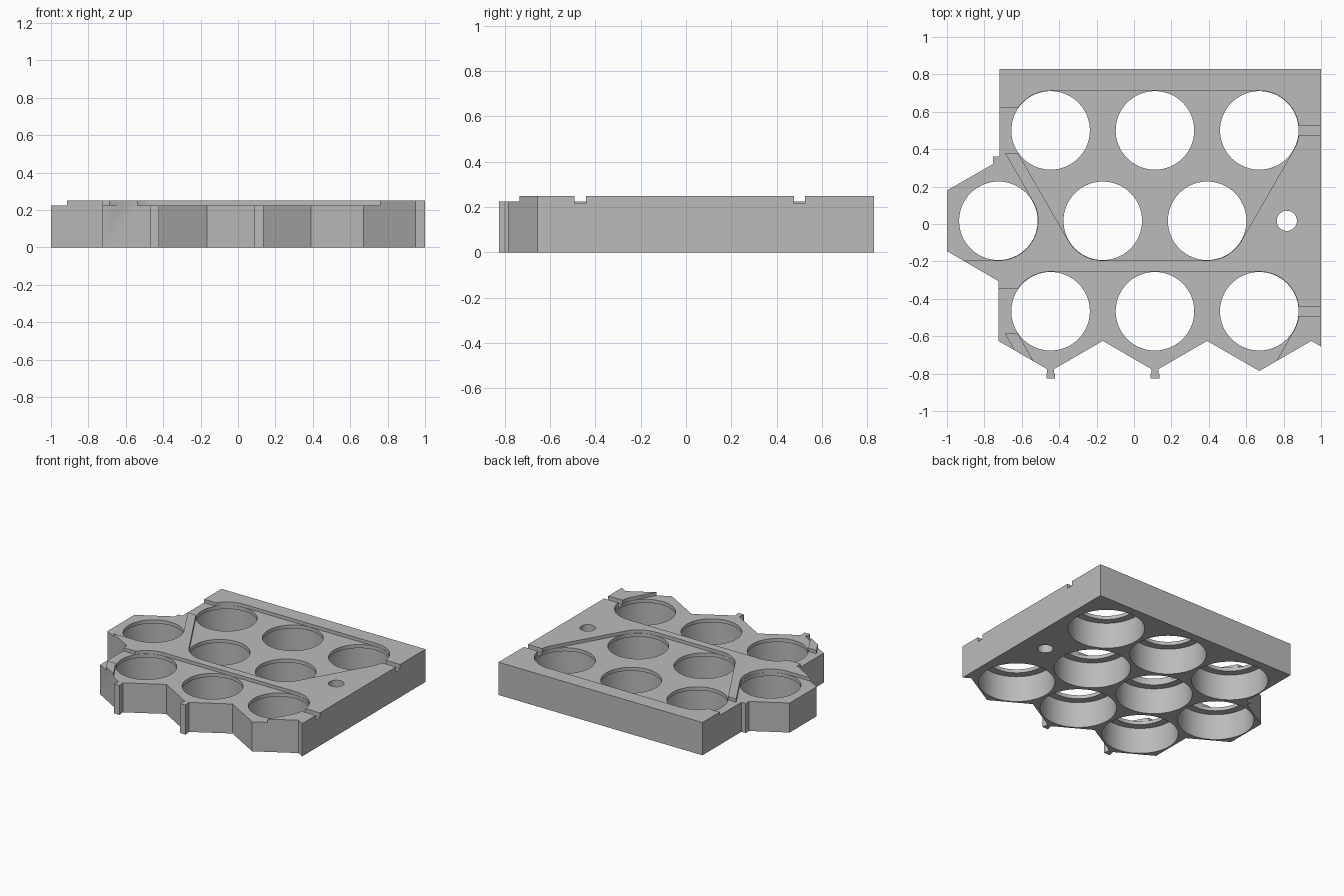
import bpy, bmesh
from math import cos, sin, tau
from mathutils import Vector
from mathutils.geometry import convex_hull_2d

if "Cube" in bpy.data.objects:
    bpy.data.objects.remove(bpy.data.objects["Cube"])

HEIGHT, POCKET_Z, LIP_Z, SLOT_Z = 0.25, 0.225, 0.198, 0.215
PITCH, ROW = 0.558, 0.4835
MID_X, MID_Y = 0.112, 0.017
MOUTH_R, BORE_R = 0.21, 0.265

grey = bpy.data.materials.new("plain grey")
grey.use_nodes = True
colour = (0.5, 0.5, 0.5, 1)
grey.diffuse_color = colour
grey.node_tree.nodes["Principled BSDF"].inputs["Base Color"].default_value = colour


def prism(name, points, z0, z1):
    """Extrude a flat outline between two heights."""
    bm = bmesh.new()
    face = bm.faces.new([bm.verts.new((x, y, z0)) for x, y in points])
    top = bmesh.ops.extrude_face_region(bm, geom=[face])
    verts = [v for v in top["geom"] if isinstance(v, bmesh.types.BMVert)]
    bmesh.ops.translate(bm, verts=verts, vec=(0, 0, z1 - z0))
    bmesh.ops.recalc_face_normals(bm, faces=bm.faces)
    mesh = bpy.data.meshes.new(name)
    bm.to_mesh(mesh)
    bm.free()
    mesh.materials.append(grey)
    obj = bpy.data.objects.new(name, mesh)
    bpy.context.scene.collection.objects.link(obj)
    return obj


def circle(x, y, r, n=64):
    return [(x + r * cos(tau * i / n), y + r * sin(tau * i / n)) for i in range(n)]


def cut(points, z0, z1):
    """Cut a prism out of the plate."""
    cutter = prism("cutter", points, z0, z1)
    cutter.hide_render = True
    mod = plate.modifiers.new("cut", "BOOLEAN")
    mod.operation = "DIFFERENCE"
    mod.solver = "EXACT"
    mod.object = cutter
    bpy.ops.object.modifier_apply(modifier=mod.name)
    bpy.data.objects.remove(cutter)


def box(x0, x1, y0, y1):
    return [(x0, y0), (x1, y0), (x1, y1), (x0, y1)]


def pocket(centres):
    """Shallow strip pocket wrapped round a group of cells."""
    pts = [Vector(p) for c in centres for p in circle(*c, MOUTH_R + 0.002)]
    cut([pts[i] for i in convex_hull_2d(pts)], POCKET_Z, HEIGHT + 0.1)


# Plate outline: straight back and right, hexagonal steps at front and left
outline = [(-0.72, 0.83), (1, 0.83), (1, -0.655), (0.948, -0.625), (0.67, -0.786), (0.391, -0.625)]
for x in (MID_X, MID_X - PITCH):
    outline += [(x + 0.018, -0.776), (x + 0.018, -0.795), (x + 0.023, -0.803), (x + 0.023, -0.825),
                (x - 0.023, -0.825), (x - 0.023, -0.803), (x - 0.018, -0.795), (x - 0.018, -0.776),
                (x - PITCH / 2, -0.625)]
outline += [(-0.725, -0.305), (-1, -0.145), (-1, 0.179), (-0.755, 0.32), (-0.755, 0.36), (-0.72, 0.36)]
plate = prism("cell_holder_plate", outline, 0, HEIGHT)
bpy.context.view_layer.objects.active = plate
plate.select_set(True)

# Strip pockets, side openings and wire slots, repeated for each pair of rows
for y in (MID_Y + ROW, MID_Y - ROW):
    low = y - ROW
    pocket([(MID_X - PITCH, y), (MID_X + PITCH, y),
            (MID_X - PITCH / 2, low), (MID_X + PITCH / 2, low)])
    pocket([(MID_X - 1.5 * PITCH, low), (MID_X - 2.5 * PITCH, low), (MID_X - 2 * PITCH, y)])
    cut(box(-0.8, -0.5, y - 0.12, y + 0.12), POCKET_Z, HEIGHT + 0.1)
    cut(box(0.8, 1.1, y - 0.025, y + 0.025), SLOT_Z, HEIGHT + 0.1)

# Cell bores with a narrower lip at the top
cells = [(MID_X + i * PITCH, MID_Y + s * ROW) for s in (1, -1) for i in (-1, 0, 1)]
cells += [(MID_X + i * PITCH, MID_Y) for i in (-1.5, -0.5, 0.5)]
for x, y in cells:
    cut(circle(x, y, BORE_R), -0.1, LIP_Z)
    cut(circle(x, y, MOUTH_R), 0.1, HEIGHT + 0.1)

# Small wire hole
cut(circle(0.817, MID_Y, 0.054, 32), -0.1, HEIGHT + 0.1)

bpy.ops.object.shade_smooth_by_angle()
